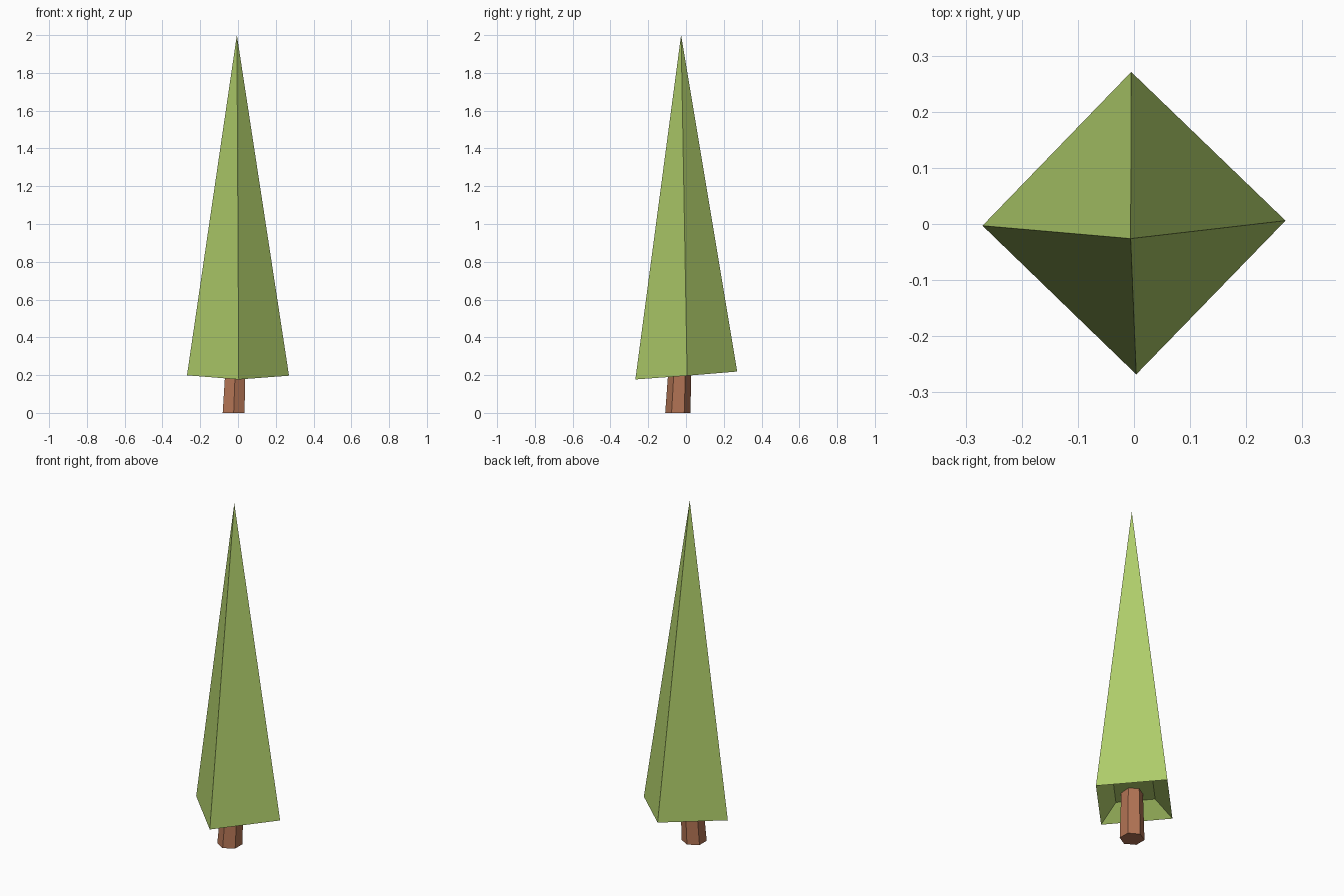
import bpy, bmesh, math

if "Cube" in bpy.data.objects:
    bpy.data.objects.remove(bpy.data.objects["Cube"])


def material(name, rgb):
    m = bpy.data.materials.new(name)
    m.diffuse_color = (*rgb, 1)
    m.use_nodes = True
    m.node_tree.nodes["Principled BSDF"].inputs["Base Color"].default_value = m.diffuse_color
    return m


def finish(name, bm, mat):
    bmesh.ops.recalc_face_normals(bm, faces=bm.faces)
    me = bpy.data.meshes.new(name)
    bm.to_mesh(me)
    bm.free()
    me.materials.append(mat)
    ob = bpy.data.objects.new(name, me)
    bpy.context.collection.objects.link(ob)


leaf = material("leaf green", (0.43, 0.61, 0.145))
bark = material("bark brown", (0.45, 0.175, 0.09))

# Foliage: slightly tilted four-sided spire with a recessed underside
bm = bmesh.new()
corners = [(0.27, 0.006, 0.197), (-0.005, 0.271, 0.219),
           (-0.27, -0.003, 0.199), (0.004, -0.268, 0.177)]
rim = [bm.verts.new(c) for c in corners]
inner = [bm.verts.new((x * 0.55, y * 0.55, 0.198 + (z - 0.198) * 0.55 + 0.075))
         for x, y, z in corners]
tip = bm.verts.new((-0.006, -0.026, 2.0))
for i in range(4):
    j = (i + 1) % 4
    bm.faces.new((rim[i], rim[j], tip))
    bm.faces.new((rim[j], rim[i], inner[i], inner[j]))
bm.faces.new(inner)
finish("foliage", bm, leaf)

# Trunk: tapered, slightly leaning hexagonal post
bm = bmesh.new()
rings = []
for x, y, z, r in [(-0.023, -0.043, 0.0, 0.067), (-0.012, -0.03, 0.3, 0.058)]:
    rings.append([bm.verts.new((x + r * math.sin(a), y + r * math.cos(a), z))
                  for a in (k * math.pi / 3 for k in range(6))])
for i in range(6):
    j = (i + 1) % 6
    bm.faces.new((rings[0][i], rings[0][j], rings[1][j], rings[1][i]))
for ring in rings:
    bm.faces.new(ring)
finish("trunk", bm, bark)
